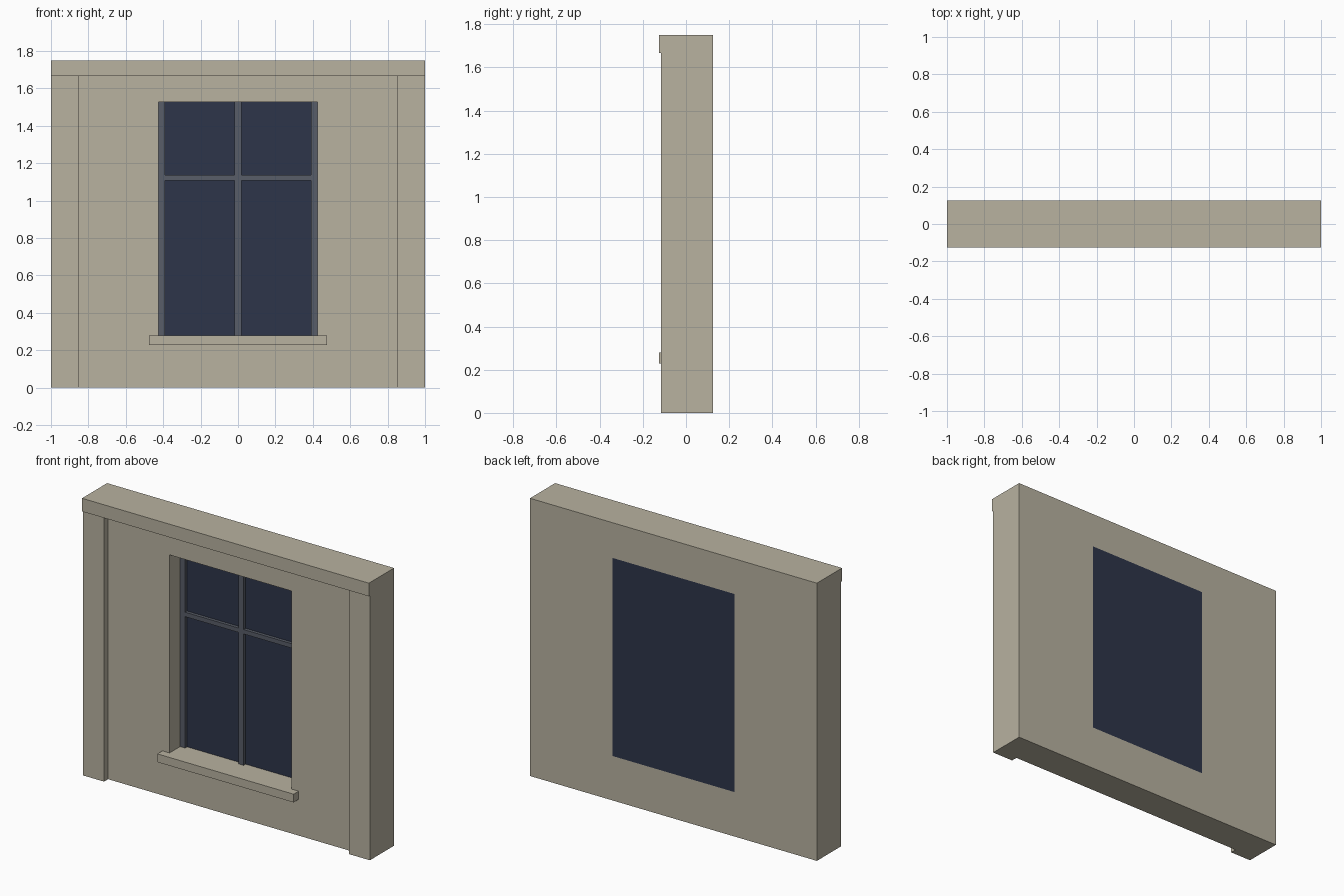
import bpy, bmesh

if "Cube" in bpy.data.objects:
    bpy.data.objects.remove(bpy.data.objects["Cube"])


def lin(c):
    c /= 255
    return c / 12.92 if c <= 0.04045 else ((c + 0.055) / 1.055) ** 2.4


def material(name, r, g, b):
    m = bpy.data.materials.new(name)
    m.diffuse_color = (lin(r), lin(g), lin(b), 1)
    m.use_nodes = True
    m.node_tree.nodes["Principled BSDF"].inputs["Base Color"].default_value = m.diffuse_color
    return m


STONE = material("sandstone", 184, 178, 160)
GLASS = material("dark_glass", 45, 53, 74)
FRAME = material("grey_frame", 88, 93, 104)


def finish(name, bm, mat):
    bmesh.ops.recalc_face_normals(bm, faces=bm.faces[:])
    me = bpy.data.meshes.new(name)
    bm.to_mesh(me)
    bm.free()
    me.materials.append(mat)
    ob = bpy.data.objects.new(name, me)
    bpy.context.collection.objects.link(ob)
    return ob


def box(name, x0, x1, y0, y1, z0, z1, mat):
    bm = bmesh.new()
    bmesh.ops.create_cube(bm, size=1)
    for v in bm.verts:
        v.co.x = x1 if v.co.x > 0 else x0
        v.co.y = y1 if v.co.y > 0 else y0
        v.co.z = z1 if v.co.z > 0 else z0
    return finish(name, bm, mat)


FACE, BACK = -0.075, 0.125        # wall front and back planes
HALF, SILL, HEAD = 0.425, 0.28, 1.528  # window opening
GLASS_Y, BAR_Y = 0.05, 0.03

# Wall: 3 x 3 grid without its centre cell, extruded through the thickness
bm = bmesh.new()
xs, zs = (-1, -HALF, HALF, 1), (0, SILL, HEAD, 1.75)
grid = [[bm.verts.new((x, FACE, z)) for z in zs] for x in xs]
for i in range(3):
    for j in range(3):
        if (i, j) != (1, 1):
            bm.faces.new((grid[i][j], grid[i + 1][j], grid[i + 1][j + 1], grid[i][j + 1]))
ext = bmesh.ops.extrude_face_region(bm, geom=bm.faces[:], use_keep_orig=True)
for v in ext["geom"]:
    if isinstance(v, bmesh.types.BMVert):
        v.co.y = BACK
bmesh.ops.dissolve_limit(bm, angle_limit=0.01, verts=bm.verts[:], edges=bm.edges[:])
finish("wall", bm, STONE)

# Cornice, side pilasters and window sill
box("cornice", -1, 1, -0.125, FACE, 1.667, 1.75, STONE)
for side, a, b in (("left", -1, -0.853), ("right", 0.853, 1)):
    box(side + "_pilaster", a, b, -0.115, FACE, 0, 1.667, STONE)
box("window_sill", -0.475, 0.475, -0.125, FACE, 0.228, SILL, STONE)

# Glass fills the opening, flush with the back of the wall
box("window_glass", -HALF, HALF, GLASS_Y, BACK, SILL, HEAD, GLASS)

# Frame jambs, mullion and crossbar
for name, a, b in (("left_jamb", -HALF, -0.39), ("mullion", -0.018, 0.018), ("right_jamb", 0.39, HALF)):
    box(name, a, b, BAR_Y, GLASS_Y, SILL, HEAD, FRAME)
for side, a, b in (("left", -0.39, -0.018), ("right", 0.018, 0.39)):
    box(side + "_crossbar", a, b, BAR_Y, GLASS_Y, 1.108, 1.136, FRAME)
